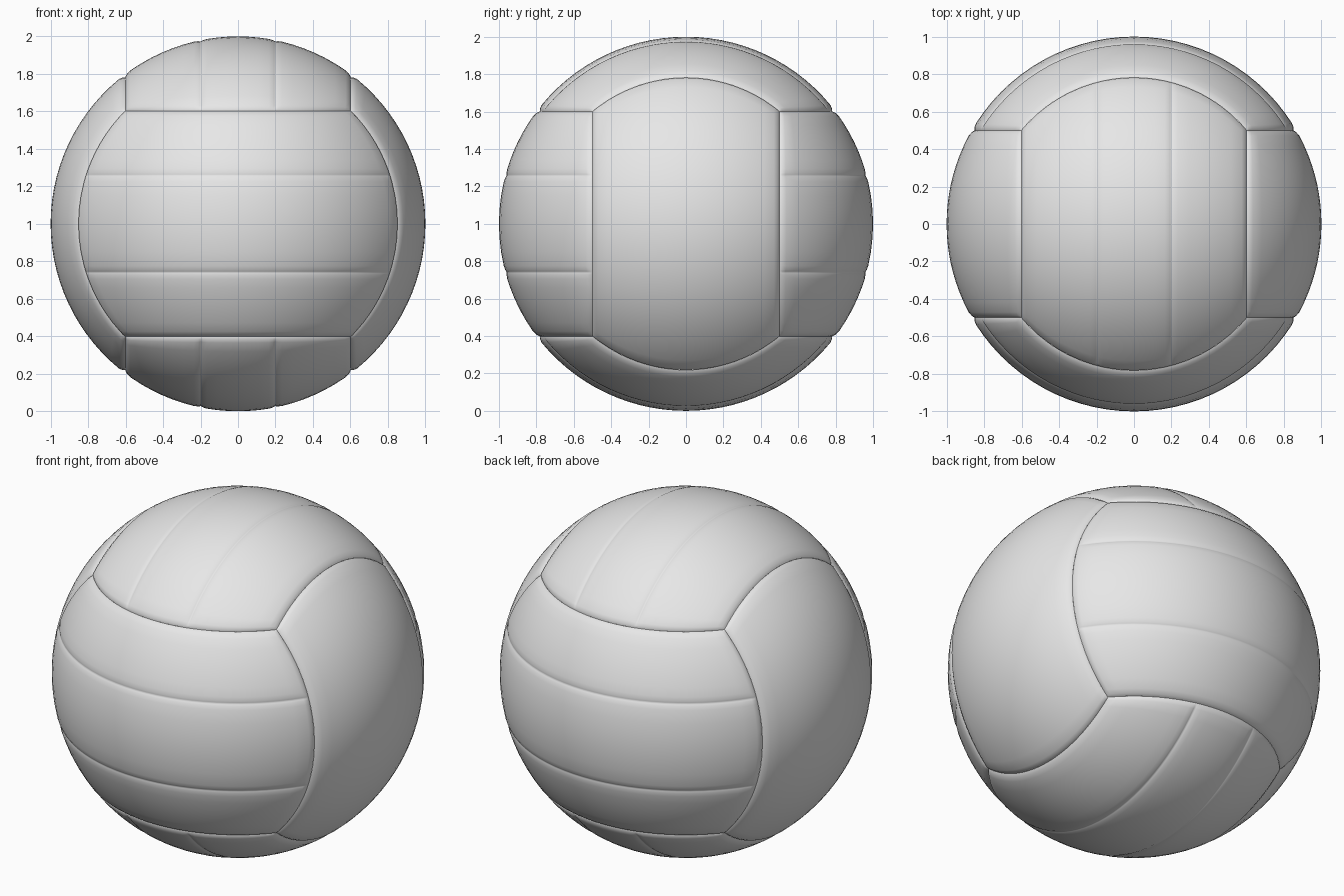
import bpy
import bmesh
from math import sqrt, acos, sin, cos
from mathutils import Vector

if "Cube" in bpy.data.objects:
    bpy.data.objects.remove(bpy.data.objects["Cube"], do_unlink=True)

# Single leather colour
leather = bpy.data.materials.new("light_grey_leather")
leather.use_nodes = True
GREY = (0.8, 0.8, 0.8, 1)
leather.diffuse_color = GREY
leather.node_tree.nodes["Principled BSDF"].inputs["Base Color"].default_value = GREY

# Planes of the main seams; panel corners land on the unit sphere
EDGE = 0.61
LIMITS = (EDGE, sqrt(1 - 2 * EDGE ** 2), EDGE)
GROOVE_WIDTH = 0.035


def samples(bounds, steps):
    """Positions between the bounds, packed closer beside each one."""
    out = [bounds[0]]
    for lo, hi in zip(bounds, bounds[1:]):
        a, b = lo + GROOVE_WIDTH, hi - GROOVE_WIDTH
        mid = lo + GROOVE_WIDTH * 0.4
        out += [lo + GROOVE_WIDTH * 0.15, mid]
        out += [a + (b - a) * i / steps for i in range(steps + 1)]
        out += [hi - GROOVE_WIDTH * 0.4, hi - GROOVE_WIDTH * 0.15, hi]
    return out


def groove(distance, depth):
    return depth * max(0, 1 - distance / GROOVE_WIDTH) ** 2


def panel(name, axis, side, seam=None):
    """Curved panel facing one axis, with straight seams dividing its strips."""
    across, along = (axis + 1) % 3, (axis + 2) % 3
    width, limit = LIMITS[across], LIMITS[axis]
    inner = [-seam, seam] if seam else []
    rows = samples([-width] + inner + [width], 6 if seam else 18)
    columns = samples([-1, 1], 28)
    bm = bmesh.new()
    grid = []
    for a in rows:
        ring = sqrt(1 - a * a)
        reach = acos(min(1, limit / ring))
        line = []
        for c in columns:
            t = c * reach
            p = Vector((0, 0, 0))
            p[across] = a
            p[axis] = side * ring * cos(t)
            p[along] = ring * sin(t)
            border = min(width - abs(a), (reach - abs(t)) * ring)
            dip = groove(border, 0.014)
            for s in inner:
                dip = max(dip, groove(abs(a - s), 0.007))
            line.append(bm.verts.new(p * (1 - dip) + Vector((0, 0, 1))))
        grid.append(line)
    for r0, r1 in zip(grid, grid[1:]):
        for j in range(len(columns) - 1):
            quad = [r0[j], r1[j], r1[j + 1], r0[j + 1]]
            bm.faces.new(quad if side > 0 else quad[::-1])
    for f in bm.faces:
        f.smooth = True
    mesh = bpy.data.meshes.new(name)
    bm.to_mesh(mesh)
    bm.free()
    mesh.materials.append(leather)
    obj = bpy.data.objects.new(name, mesh)
    bpy.context.collection.objects.link(obj)


# Opposite pairs: plain sides, striped front/back and top/bottom
panel("left_panel", 0, 1)
panel("right_panel", 0, -1)
panel("front_panel", 1, -1, 0.26)
panel("back_panel", 1, 1, 0.26)
panel("top_panel", 2, 1, 0.2)
panel("bottom_panel", 2, -1, 0.2)
